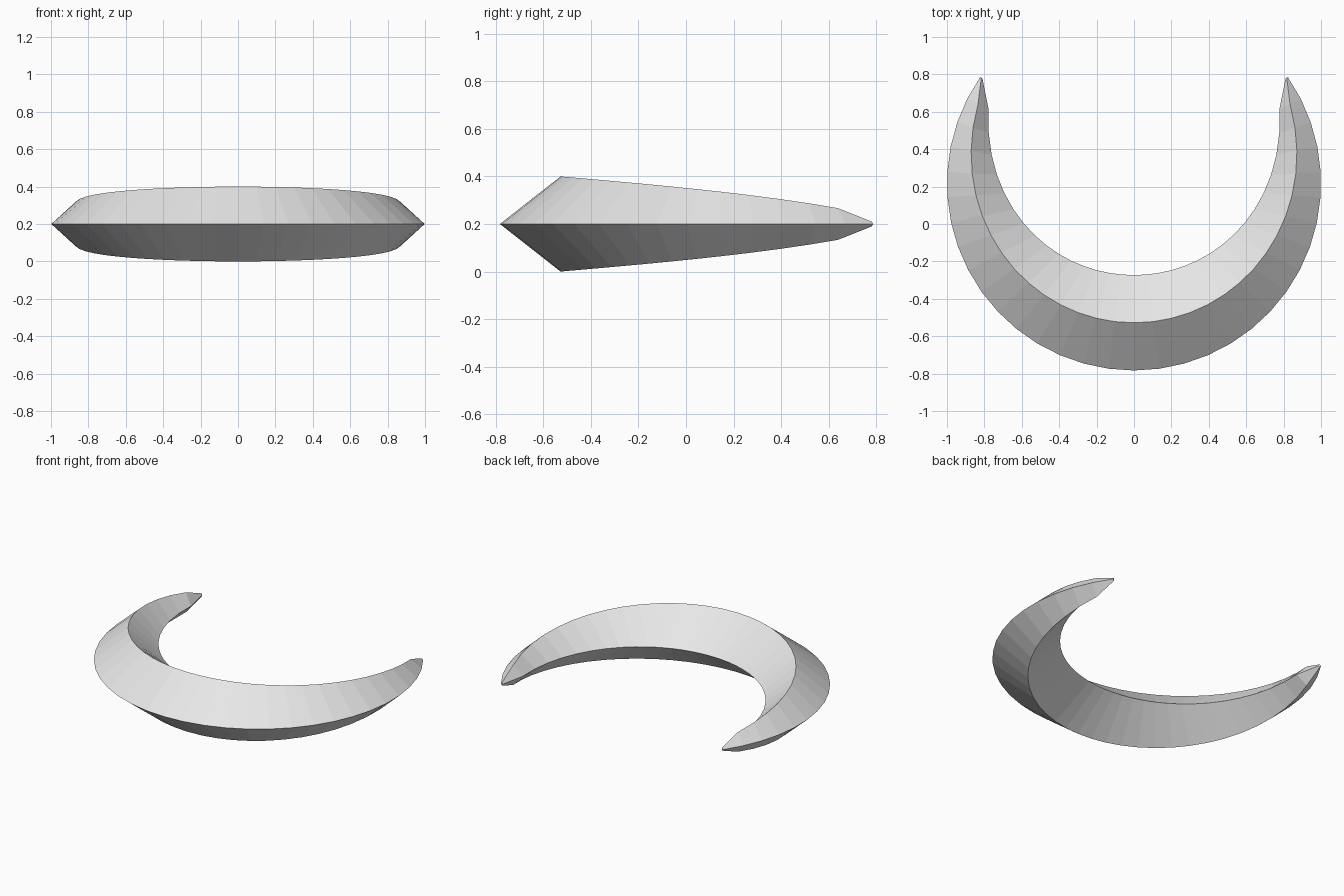
import bpy
import bmesh
import math

cube = bpy.data.objects.get("Cube")
if cube:
    bpy.data.objects.remove(cube, do_unlink=True)

# Plain grey material
grey = bpy.data.materials.new("light grey")
grey.use_nodes = True
colour = (0.8, 0.8, 0.8, 1)
grey.diffuse_color = colour
grey.node_tree.nodes["Principled BSDF"].inputs["Base Color"].default_value = colour

SEGMENTS = 32
HALF_SWEEP = math.radians(124.7)
CENTRE_Y = 0.217
MID_Z = 0.2


def section_size(t):
    """Half width and half height of the diamond section; t is 0 at the middle, 1 at a tip."""
    if t > 0.99:
        return 0.007, 0.01
    return 0.255 * (1 - 0.85 * t**2), 0.2 * (1 - 0.66 * t**2 - 0.13 * t**6)


def diamond_ring(bm, u):
    """Diamond section placed around the arc, u running from -1 to 1."""
    angle = u * HALF_SWEEP
    width, height = section_size(abs(u))
    corners = ((1, 0), (1 - width, height), (1 - 2 * width, 0), (1 - width, -height))
    return [bm.verts.new((r * math.sin(angle), CENTRE_Y - r * math.cos(angle), MID_Z + z))
            for r, z in corners]


# Tapered crescent: diamond sections bridged along the arc, capped at both tips
bm = bmesh.new()
rings = [diamond_ring(bm, 2 * i / SEGMENTS - 1) for i in range(SEGMENTS + 1)]
for a, b in zip(rings, rings[1:]):
    for k in range(4):
        n = (k + 1) % 4
        bm.faces.new((a[k], a[n], b[n], b[k]))
bm.faces.new(rings[0])
bm.faces.new(rings[-1])
bmesh.ops.recalc_face_normals(bm, faces=bm.faces[:])

mesh = bpy.data.meshes.new("crescent")
bm.to_mesh(mesh)
bm.free()
mesh.materials.append(grey)
crescent = bpy.data.objects.new("crescent", mesh)
bpy.context.collection.objects.link(crescent)
